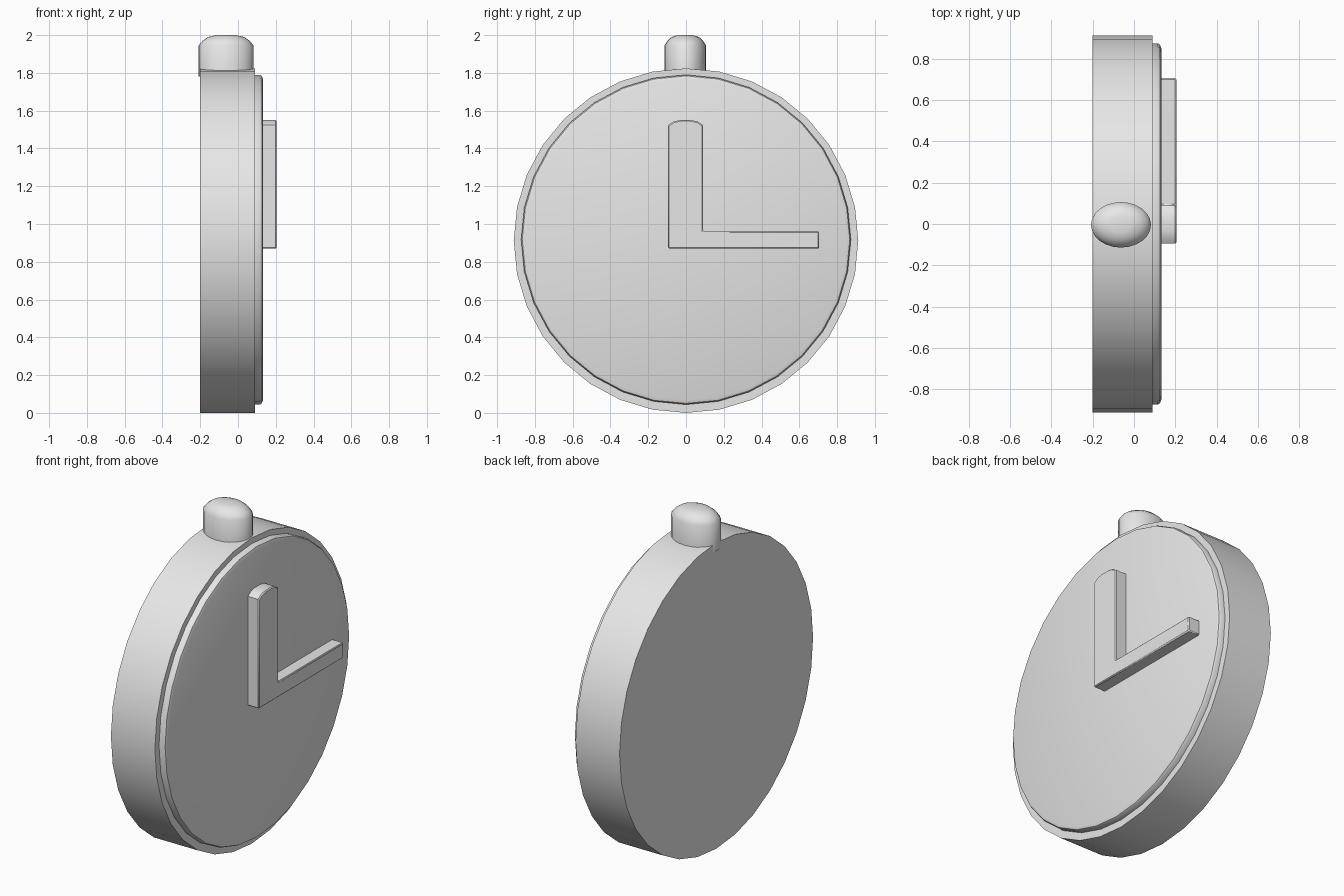
import bpy, bmesh, math

cube = bpy.data.objects.get("Cube")
if cube:
    bpy.data.objects.remove(cube, do_unlink=True)

grey = bpy.data.materials.new("plain grey")
grey.use_nodes = True
COLOUR = (0.8, 0.8, 0.8, 1)
grey.diffuse_color = COLOUR
grey.node_tree.nodes["Principled BSDF"].inputs["Base Color"].default_value = COLOUR


def loft(name, rings, angle=30):
    """Skin equal-length rings of points and cap both ends."""
    bm = bmesh.new()
    loops = [[bm.verts.new(p) for p in ring] for ring in rings]
    n = len(loops[0])
    for a, b in zip(loops, loops[1:]):
        for i in range(n):
            j = (i + 1) % n
            bm.faces.new((a[i], a[j], b[j], b[i]))
    bm.faces.new(loops[0])
    bm.faces.new(loops[-1])
    bmesh.ops.recalc_face_normals(bm, faces=bm.faces)
    mesh = bpy.data.meshes.new(name)
    bm.to_mesh(mesh)
    bm.free()
    mesh.materials.append(grey)
    obj = bpy.data.objects.new(name, mesh)
    bpy.context.collection.objects.link(obj)
    bpy.ops.object.select_all(action="DESELECT")
    obj.select_set(True)
    bpy.context.view_layer.objects.active = obj
    bpy.ops.object.shade_smooth_by_angle(angle=math.radians(angle))
    return obj


def circle(n):
    return [(math.cos(2 * math.pi * i / n), math.sin(2 * math.pi * i / n)) for i in range(n)]


def disc(name, centre_z, profile, angle):
    """Round part along x from (x, radius) pairs."""
    return loft(name, [[(x, r * c, centre_z + r * s) for c, s in circle(32)]
                       for x, r in profile], angle)


# Case and raised dial with a softened rim
disc("case", 0.912, [(-0.2, 0.912), (0.09, 0.912)], 30)
disc("dial", 0.917, [(0.08, 0.873), (0.115, 0.873), (0.126, 0.867), (0.132, 0.85)], 40)

# Oval winding crown with a domed top
crown = [(1.78, 1), (1.945, 1), (1.97, 0.86), (1.99, 0.66), (2.0, 0.36)]
loft("crown", [[(-0.063 + 0.145 * s * c, 0.11 * s * d - 0.004, z) for c, d in circle(24)]
               for z, s in crown], 45)

# Hour and minute hands joined at a square corner
outline = [(-0.095, 0.87), (0.705, 0.87), (0.705, 0.962), (0.09, 0.962),
           (0.09, 1.523), (0.06, 1.543), (0.025, 1.55), (-0.03, 1.55),
           (-0.065, 1.543), (-0.095, 1.523)]
hands = loft("hands", [[(x, y, z) for y, z in outline] for x in (0.12, 0.205)])
bevel = hands.modifiers.new("soft edges", "BEVEL")
bevel.width = 0.006
bevel.segments = 1
bevel.limit_method = "ANGLE"
bevel.angle_limit = math.radians(60)
